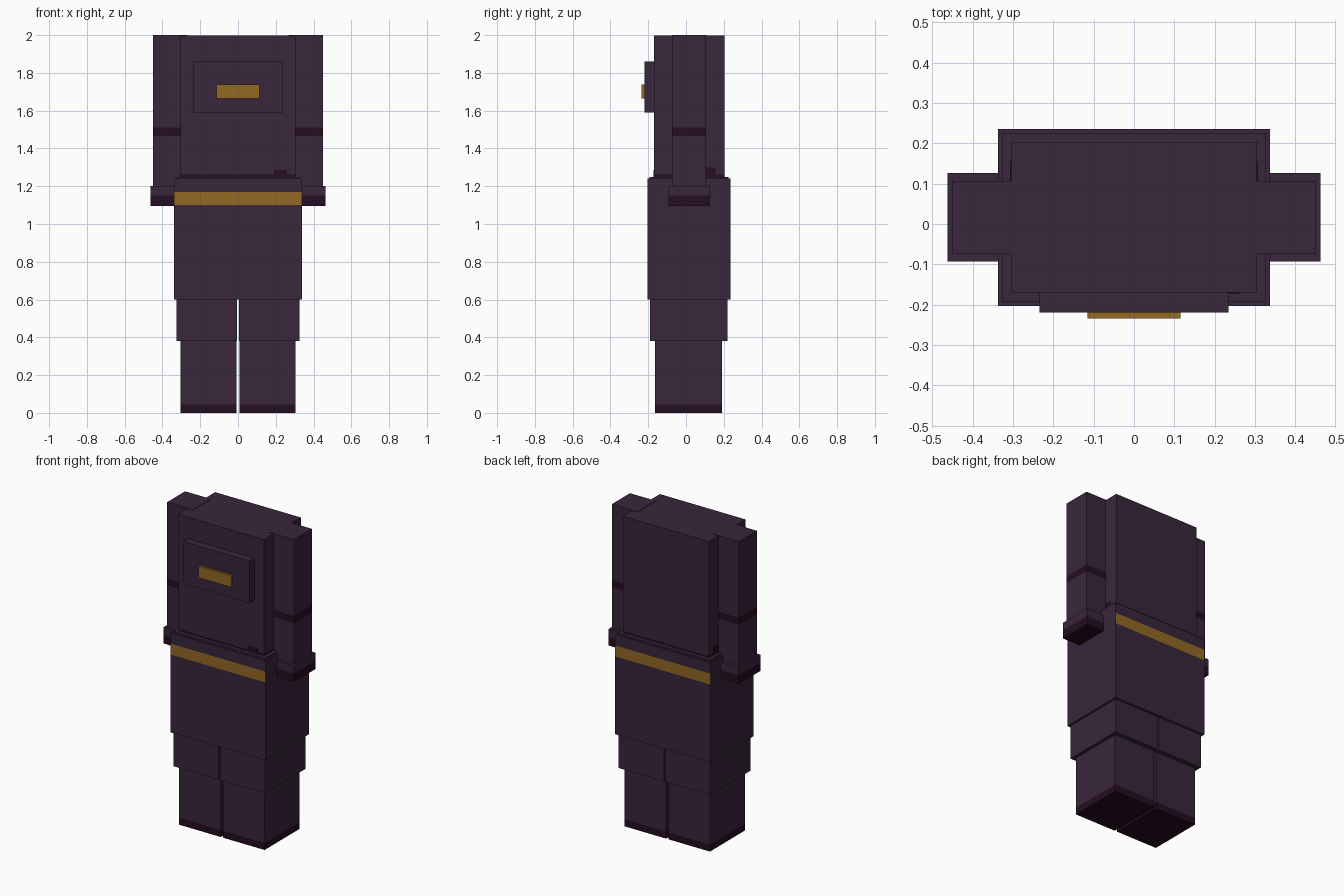
import bpy, bmesh

if "Cube" in bpy.data.objects:
    bpy.data.objects.remove(bpy.data.objects["Cube"])


def material(name, rgb):
    m = bpy.data.materials.new(name)
    m.diffuse_color = (*rgb, 1)
    m.use_nodes = True
    m.node_tree.nodes["Principled BSDF"].inputs["Base Color"].default_value = m.diffuse_color
    return m


PURPLE, DARK, GOLD = 0, 1, 2
MATS = [material("dark purple cloth", (0.040, 0.019, 0.045)),
        material("deep plum trim", (0.0185, 0.004, 0.015)),
        material("old gold", (0.29, 0.14, 0.017))]


def block(name, x, y, levels, colours, bottom=None, front_back_only=False):
    """Box split at the given heights, one colour per section."""
    bm = bmesh.new()
    rings = [[bm.verts.new((px, py, z)) for px, py in
              ((x[0], y[0]), (x[1], y[0]), (x[1], y[1]), (x[0], y[1]))]
             for z in levels]
    for lower, upper, colour in zip(rings, rings[1:], colours):
        for i in range(4):
            j = (i + 1) % 4
            f = bm.faces.new((lower[i], lower[j], upper[j], upper[i]))
            # sides 0 and 2 face front and back
            f.material_index = PURPLE if front_back_only and i % 2 else colour
    base = bm.faces.new(rings[0][::-1])
    base.material_index = colours[0] if bottom is None else bottom
    bm.faces.new(rings[-1]).material_index = colours[-1]
    mesh = bpy.data.meshes.new(name)
    bm.to_mesh(mesh)
    bm.free()
    for m in MATS:
        mesh.materials.append(m)
    ob = bpy.data.objects.new(name, mesh)
    bpy.context.collection.objects.link(ob)
    return ob


# Upper body with a dark hem, and a few ragged shadow patches on it
block("torso", (-0.305, 0.305), (-0.17, 0.203), (1.24, 1.262, 1.997), (DARK, PURPLE))
block("front_hem_patch", (0.19, 0.26), (-0.172, -0.16), (1.25, 1.285), (DARK,))
for s, side in ((-1, "left"), (1, "right")):
    block(side + "_hem_patch", sorted((s * 0.295, s * 0.307)), (0.105, 0.155),
          (1.25, 1.30), (DARK,))

# Chest plate and its gold badge
block("chest_plate", (-0.235, 0.235), (-0.22, -0.165), (1.59, 1.86), (PURPLE,))
block("badge", (-0.115, 0.115), (-0.235, -0.215), (1.665, 1.738), (GOLD,))

# Long tunic with a gold belt on front and back, and a stepped top
block("tunic", (-0.338, 0.338), (-0.203, 0.236), (0.6, 1.10, 1.17, 1.24),
      (PURPLE, GOLD, PURPLE), front_back_only=True)
block("tunic_rim", (-0.328, 0.328), (-0.193, 0.226), (1.23, 1.25), (PURPLE,))

# Arms and legs on both sides
for s, side in ((-1, "left"), (1, "right")):
    def span(a, b):
        return sorted((s * a, s * b))
    block(side + "_arm", span(0.268, 0.451), (-0.075, 0.107),
          (1.12, 1.465, 1.51, 2.0), (PURPLE, DARK, PURPLE))
    block(side + "_cuff", span(0.255, 0.463), (-0.093, 0.126),
          (1.095, 1.15, 1.2), (DARK, PURPLE))
    block(side + "_upper_leg", span(0.004, 0.325), (-0.19, 0.22),
          (0.38, 0.61), (PURPLE,))
    block(side + "_lower_leg", span(0.008, 0.304), (-0.164, 0.191),
          (0.0, 0.045, 0.39), (DARK, PURPLE))
